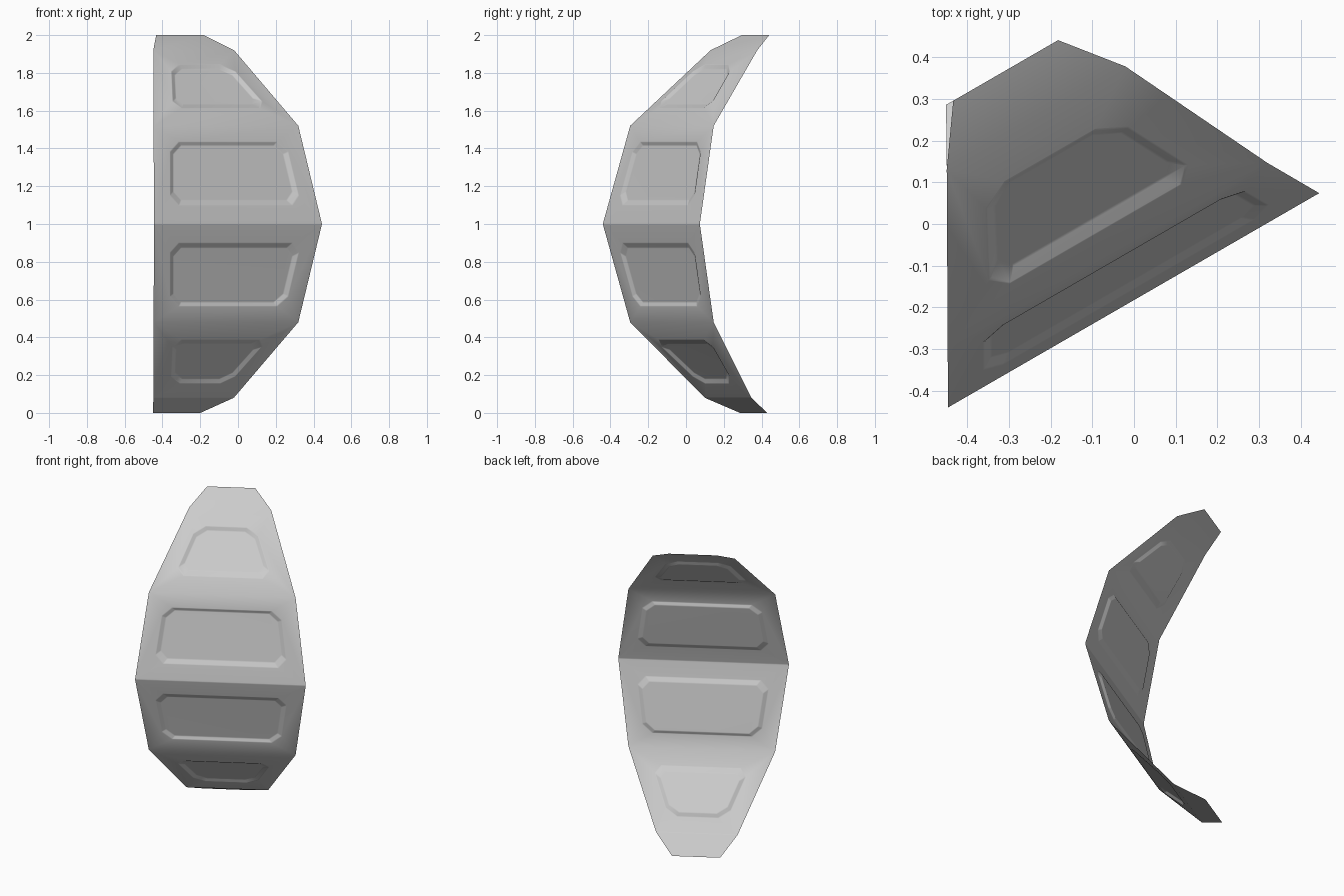
import bpy, bmesh, math
from mathutils import Vector

if "Cube" in bpy.data.objects:
    bpy.data.objects.remove(bpy.data.objects["Cube"])

# Frame of one 60 degree facet of a six-sided shell
AXIS = Vector((-0.446, 0.588, 0))
OUT = Vector((0.5, -0.866, 0))      # facing direction of the facet
SIDE = Vector((0.866, 0.5, 0))      # along its width

# Rings: height, distance from axis, half width, sideways shift
ROWS = [(0.0, 0.260, 0.145, -0.010),
        (0.08, 0.422, 0.246, 0.0),
        (0.48, 0.765, 0.442, 0.0),
        (1.0, 0.891, 0.514, 0.0),
        (1.52, 0.765, 0.442, 0.0),
        (1.92, 0.395, 0.247, 0.016),
        (2.0, 0.260, 0.145, 0.010)]

DEPTH, SLOPE, CUT = 0.013, 0.026, 0.055
bm = bmesh.new()


def row_point(row, side):
    z, ap, hw, shift = row
    return AXIS + OUT * ap + SIDE * (shift + side * hw) + Vector((0, 0, z))


def chamfered(quad, cut):
    """Cut each corner: two points per corner, in order."""
    pts = []
    for i, p in enumerate(quad):
        for q in (quad[i - 1], quad[(i + 1) % 4]):
            pts.append(p + (q - p).normalized() * cut)
    return pts


rings = [[bm.verts.new(row_point(r, s)) for s in (-1, 1)] for r in ROWS]


def panel_quad(lo, hi, z0, z1, margin):
    """Trapezoid between two heights, inset from the sides."""
    quad = []
    for z, s in ((z0, -1), (z0, 1), (z1, 1), (z1, -1)):
        t = (z - lo[0]) / (hi[0] - lo[0])
        row = [a + (b - a) * t for a, b in zip(lo, hi)]
        row[2] -= margin
        quad.append(row_point(row, s))
    return quad


def band(k, z0=None, z1=None, margin=0.1, lo=None, hi=None):
    """One band; with heights given it gets a recessed panel lying on rows lo-hi."""
    corners = [rings[k][0], rings[k][1], rings[k + 1][1], rings[k + 1][0]]
    if z0 is None:
        bm.faces.new(corners)
        return
    lo, hi = lo or ROWS[k], hi or ROWS[k + 1]
    outer = panel_quad(lo, hi, z0, z1, margin)
    normal = (outer[1] - outer[0]).cross(outer[3] - outer[0]).normalized()
    # the wall is a little wider on the side nearest the middle
    near, far = SLOPE * 1.1, SLOPE * 0.65
    a, b = (far, near) if z0 < 1 else (near, far)
    inner = panel_quad(lo, hi, z0 + a, z1 - b, margin + SLOPE)
    rim = [bm.verts.new(p) for p in chamfered(outer, CUT)]
    floor = [bm.verts.new(p - normal * DEPTH) for p in chamfered(inner, CUT * 0.85)]
    for i in range(4):
        j = (i + 1) % 4
        bm.faces.new((corners[i], rim[2 * i + 1], rim[2 * i]))
        bm.faces.new((corners[i], corners[j], rim[2 * j], rim[2 * i + 1]))
    for i in range(8):
        j = (i + 1) % 8
        bm.faces.new((rim[i], rim[j], floor[j], floor[i]))
    bm.faces.new(floor)


# The end panels are symmetric and stand slightly proud of their bands
TIP, SHOULDER = (0.08, 0.42, 0.246, 0), (0.48, 0.795, 0.442, 0)
TIP_UP, SHOULDER_UP = [(2 - r[0],) + r[1:] for r in (TIP, SHOULDER)]

# Plain tips, and four bands with recessed panels
band(0)
band(1, 0.155, 0.387, 0.105, TIP, SHOULDER)
band(2, 0.565, 0.90)
band(3, 1.10, 1.435)
band(4, 1.613, 1.845, 0.105, SHOULDER_UP, TIP_UP)
band(5)

mesh = bpy.data.meshes.new("shell_panel")
bm.to_mesh(mesh)
bm.free()
obj = bpy.data.objects.new("shell_panel", mesh)
bpy.context.collection.objects.link(obj)
mesh.shade_smooth()

# Tiny softened creases with flat-looking faces
bevel = obj.modifiers.new("soft_edges", 'BEVEL')
bevel.width = 0.004
bevel.segments = 1
bevel.limit_method = 'ANGLE'
bevel.angle_limit = math.radians(18)
obj.modifiers.new("flat_faces", 'WEIGHTED_NORMAL')
